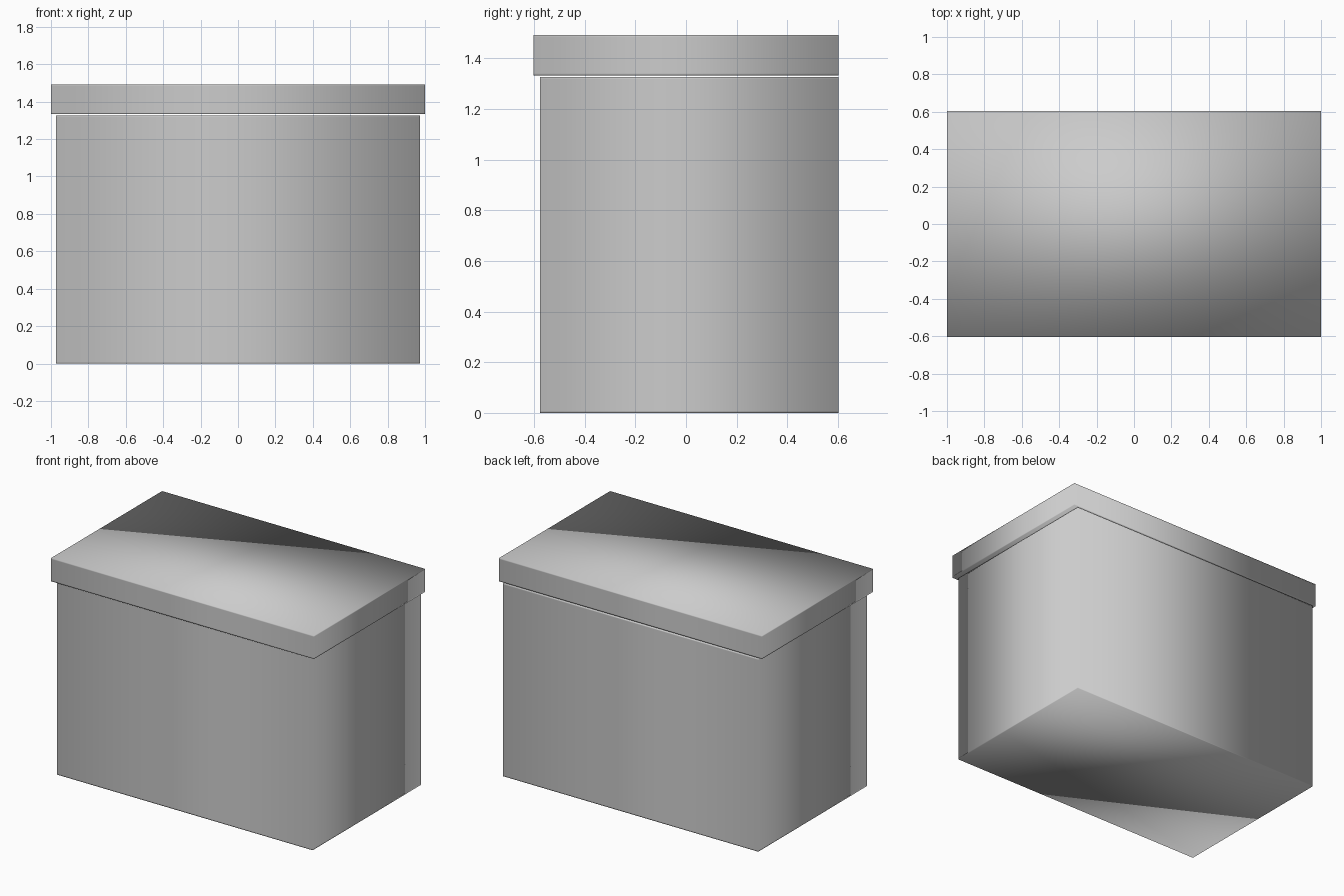
import bpy, bmesh

if "Cube" in bpy.data.objects:
    bpy.data.objects.remove(bpy.data.objects["Cube"])


def smooth_box(name, lo, hi, inset=0.008):
    """Closed box with tight support loops at its bottom and top, smooth shaded."""
    bm = bmesh.new()
    bmesh.ops.create_cube(bm, size=1)
    for v in bm.verts:
        v.co = [lo[i] if v.co[i] < 0 else hi[i] for i in range(3)]
    # support loops close to the bottom and top edges
    for z in (lo[2] + inset, hi[2] - inset):
        bmesh.ops.bisect_plane(bm, geom=bm.verts[:] + bm.edges[:] + bm.faces[:],
                               plane_co=(0, 0, z), plane_no=(0, 0, 1))
    for f in bm.faces:
        f.smooth = True
    mesh = bpy.data.meshes.new(name)
    bm.to_mesh(mesh)
    bm.free()
    obj = bpy.data.objects.new(name, mesh)
    bpy.context.collection.objects.link(obj)
    return obj


# box body, flush with the lid at the back
smooth_box("box_body", (-0.972, -0.577, 0.0), (0.972, 0.603, 1.327))

# lid overhanging the front and sides, with a hairline gap below it
smooth_box("lid", (-1.0, -0.603, 1.333), (1.0, 0.603, 1.493))
